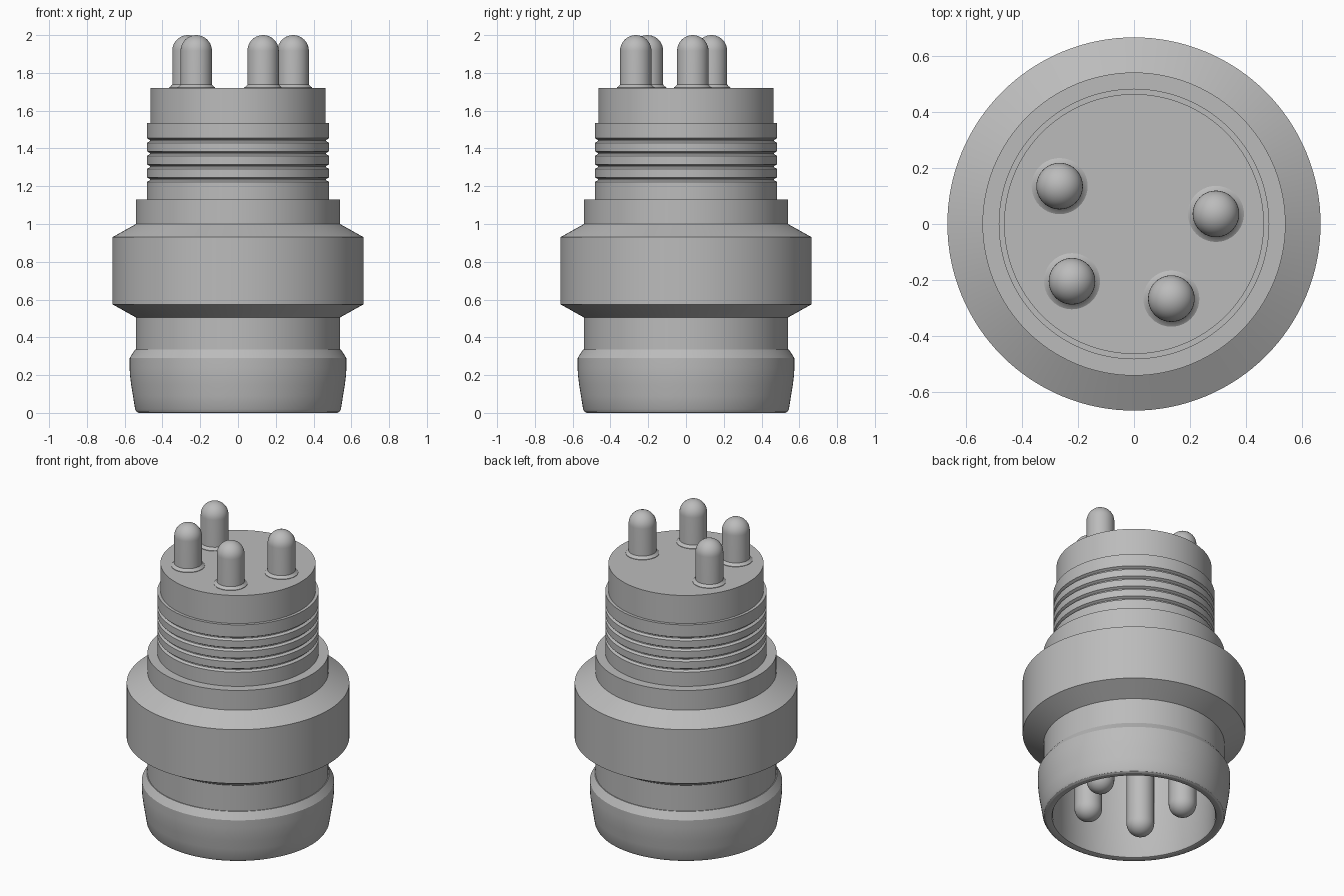
import bpy, math

cube = bpy.data.objects.get("Cube")
if cube:
    bpy.data.objects.remove(cube, do_unlink=True)

grey = bpy.data.materials.new("plain grey")
grey.use_nodes = True
colour = (0.5, 0.5, 0.5, 1)
grey.diffuse_color = colour
grey.node_tree.nodes["Principled BSDF"].inputs["Base Color"].default_value = colour


def lathe(name, profile, segments, centre=(0, 0)):
    """Spin (radius, height) points round a vertical axis; radius 0 makes a pole."""
    verts, rings, faces = [], [], []
    for r, z in profile:
        count = segments if r > 0 else 1
        start = len(verts)
        for i in range(count):
            a = 2 * math.pi * i / segments
            verts.append((r * math.cos(a), r * math.sin(a), z))
        rings.append([start + i % count for i in range(segments)])
    for low, high in zip(rings, rings[1:]):
        for i in range(segments):
            j = (i + 1) % segments
            face = dict.fromkeys((low[i], low[j], high[j], high[i]))
            faces.append(tuple(face))
    mesh = bpy.data.meshes.new(name)
    mesh.from_pydata(verts, [], faces)
    mesh.materials.append(grey)
    obj = bpy.data.objects.new(name, mesh)
    obj.location = (*centre, 0)
    bpy.context.collection.objects.link(obj)
    bpy.ops.object.select_all(action="DESELECT")
    obj.select_set(True)
    bpy.context.view_layer.objects.active = obj
    bpy.ops.object.shade_smooth_by_angle(angle=math.radians(25))
    return obj


# Socket cavity and rounded lower rim
profile = [(0, 0.62), (0.485, 0.62), (0.485, 0.015), (0.49, 0.004), (0.50, 0),
           (0.525, 0), (0.537, 0.006), (0.545, 0.02)]
# Bulged lower skirt and neck
profile += [(0.556, 0.09), (0.566, 0.15), (0.572, 0.2), (0.574, 0.24),
            (0.574, 0.29), (0.545, 0.335), (0.54, 0.335), (0.54, 0.505)]
# Bevelled flange and shoulder
profile += [(0.665, 0.575), (0.665, 0.93), (0.54, 1.0), (0.54, 1.13), (0.482, 1.13)]
# Ring grooves
for k in range(4):
    z = 1.235 + 0.069 * k
    profile += [(0.482, z - 0.012), (0.466, z - 0.003), (0.466, z + 0.003), (0.482, z + 0.012)]
# Upper plug
profile += [(0.482, 1.535), (0.463, 1.535), (0.463, 1.72), (0, 1.72)]
lathe("connector_body", profile, 128)

# Round-ended contact pins running through the body, with small base collars
PIN, LOW, HIGH = 0.083, 0.045, 2.0
dome = [(PIN * math.sin(t), PIN * math.cos(t))
        for t in (math.pi / 2 * i / 10 for i in range(11))]
dome[0] = (0, PIN)
pin = [(r, LOW + PIN - h) for r, h in dome] + [(r, HIGH - PIN + h) for r, h in reversed(dome)]
collar = [(0.1, 1.715), (0.1, 1.723), (0.092, 1.728), (PIN, 1.738)]
for i, spot in enumerate([(-0.265, 0.135), (0.292, 0.036), (-0.221, -0.204), (0.133, -0.266)], 1):
    lathe(f"contact_pin_{i}", pin, 40, spot)
    lathe(f"pin_collar_{i}", collar, 40, spot)
